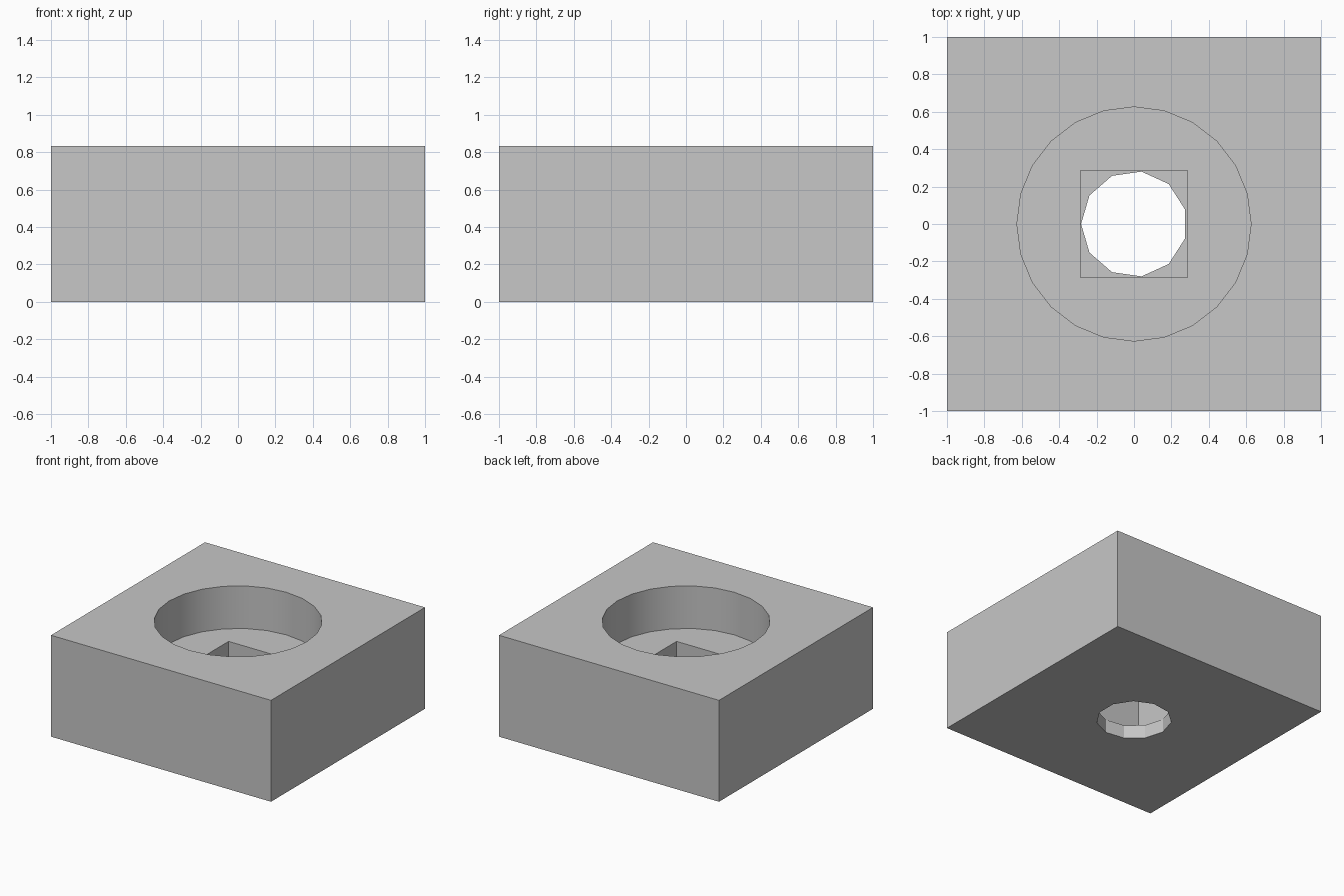
import bpy
import math

cube = bpy.data.objects.get("Cube")
if cube:
    bpy.data.objects.remove(cube, do_unlink=True)

HEIGHT = 0.833
POCKET_FLOOR = 0.483
SQUARE_FLOOR = 0.11

grey = bpy.data.materials.new("light grey")
grey.use_nodes = True
colour = (0.57, 0.57, 0.57, 1)
grey.diffuse_color = colour
for node in grey.node_tree.nodes:
    if node.type == "BSDF_PRINCIPLED":
        node.inputs["Base Color"].default_value = colour


def box(name, width, bottom, top):
    bpy.ops.mesh.primitive_cube_add(size=1, location=(0, 0, (bottom + top) / 2))
    ob = bpy.context.object
    ob.name = name
    ob.scale = (width, width, top - bottom)
    bpy.ops.object.transform_apply(location=True, rotation=True, scale=True)
    return ob


def prism(name, sides, radius, bottom, top):
    # First corner points to -x
    bpy.ops.mesh.primitive_cylinder_add(
        vertices=sides, radius=radius, depth=top - bottom,
        location=(0, 0, (bottom + top) / 2), rotation=(0, 0, math.pi / 2))
    ob = bpy.context.object
    ob.name = name
    bpy.ops.object.transform_apply(location=True, rotation=True, scale=True)
    return ob


def cut(target, cutter):
    cutter.hide_render = True
    bpy.ops.object.select_all(action="DESELECT")
    bpy.context.view_layer.objects.active = target
    target.select_set(True)
    mod = target.modifiers.new(cutter.name, "BOOLEAN")
    mod.operation = "DIFFERENCE"
    mod.solver = "EXACT"
    mod.object = cutter
    bpy.ops.object.modifier_apply(modifier=mod.name)
    bpy.data.objects.remove(cutter, do_unlink=True)


# Square block
block = box("block", 2, 0, HEIGHT)
block.data.materials.append(grey)

# Round pocket, square nut recess and faceted through hole
cut(block, prism("round_pocket", 24, 0.626, POCKET_FLOOR, HEIGHT + 0.2))
cut(block, box("square_recess", 0.57, SQUARE_FLOOR, POCKET_FLOOR + 0.1))
cut(block, prism("through_hole", 11, 0.283, -0.2, SQUARE_FLOOR + 0.1))

# Smooth pocket wall, crisp edges elsewhere
bpy.ops.object.select_all(action="DESELECT")
block.select_set(True)
bpy.context.view_layer.objects.active = block
bpy.ops.object.shade_smooth_by_angle(angle=math.radians(30))
